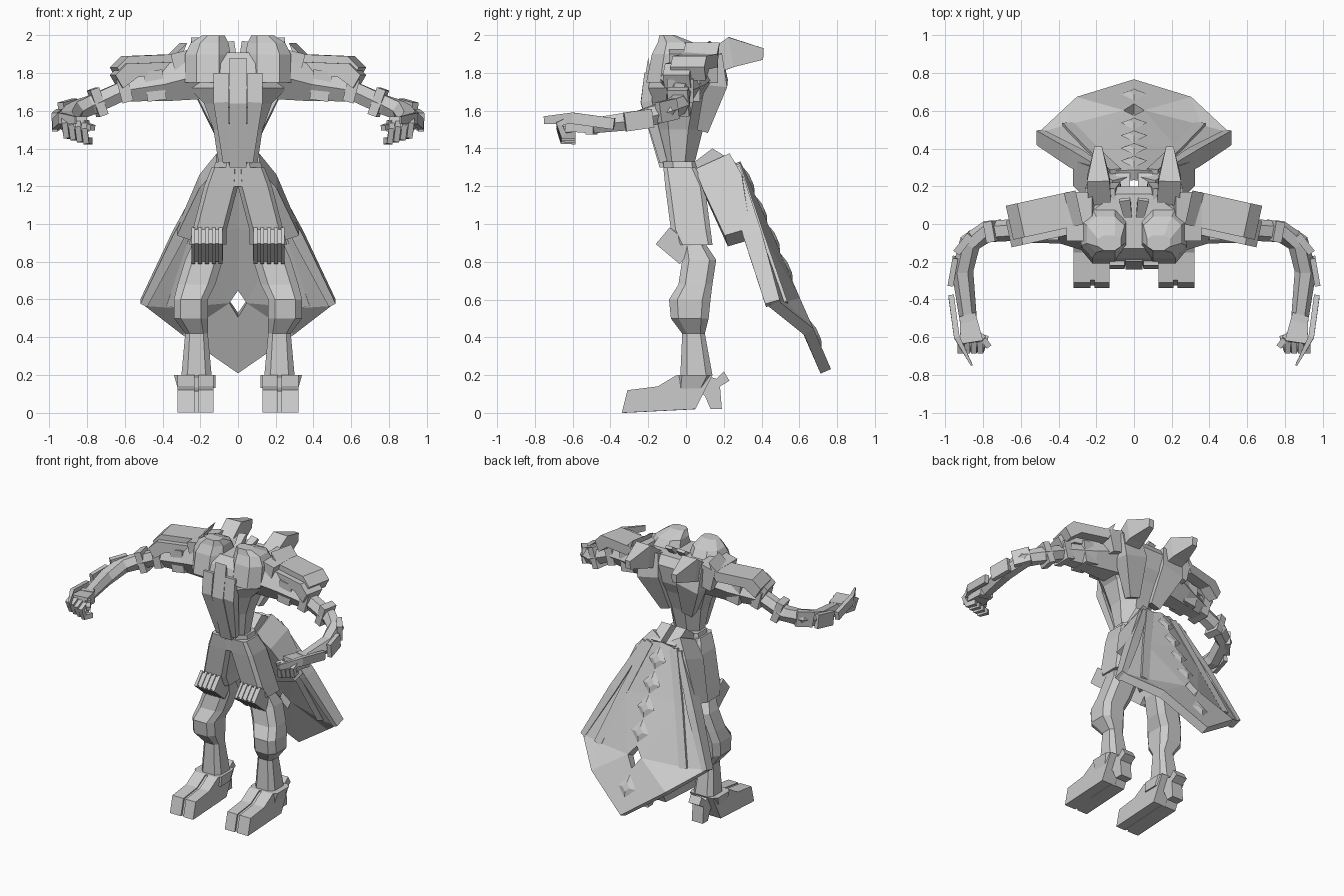
import bpy, bmesh
from math import radians, sin, cos, pi
from mathutils import Vector, Matrix, Euler

cube = bpy.data.objects.get("Cube")
if cube:
    bpy.data.objects.remove(cube, do_unlink=True)

grey = bpy.data.materials.new("plain grey")
grey.use_nodes = True
grey.diffuse_color = (.6, .6, .6, 1)
grey.node_tree.nodes["Principled BSDF"].inputs["Base Color"].default_value = grey.diffuse_color

SIDEWAYS, UPWARD = Vector((1, 0, 0)), Vector((0, 0, 1))


def spot(x, y, z):
    return Vector((x, y, z))


def finish(name, bm, mirror=True):
    bmesh.ops.recalc_face_normals(bm, faces=bm.faces)
    mesh = bpy.data.meshes.new(name)
    bm.to_mesh(mesh)
    bm.free()
    mesh.materials.append(grey)
    part = bpy.data.objects.new(name, mesh)
    bpy.context.scene.collection.objects.link(part)
    if mirror:
        part.modifiers.new("mirror", "MIRROR")
    return part


def skin(name, rings, mirror=True):
    """Join rings of points into a closed body."""
    bm = bmesh.new()
    loops = [[bm.verts.new(point) for point in ring] for ring in rings]
    count = len(loops[0])
    for lower, upper in zip(loops, loops[1:]):
        for i in range(count):
            j = (i + 1) % count
            bm.faces.new((lower[i], lower[j], upper[j], upper[i]))
    bm.faces.new(loops[0])
    bm.faces.new(loops[-1])
    return finish(name, bm, mirror)


def tower(name, rows, chamfer=.25, mirror=True):
    """Stack chamfered rectangles: height, centre, half width, front, back."""
    rings = []
    for z, middle, half, front, back in rows:
        depth = (back - front) / 2
        outline = []
        for sx, sy, wide in ((-1, -1, 0), (-1, -1, 1), (1, -1, 1), (1, -1, 0),
                             (1, 1, 0), (1, 1, 1), (-1, 1, 1), (-1, 1, 0)):
            cut_x, cut_y = chamfer * 2 * wide, chamfer * 2 * (1 - wide)
            outline.append((middle + sx * half * (1 - cut_x),
                            front + depth + sy * depth * (1 - cut_y), z))
        rings.append(outline)
    return skin(name, rings, mirror)


def prism(name, profile, left, right, mirror=True):
    """Extrude a side profile of (y, z) points."""
    return skin(name, [[(x, y, z) for y, z in profile] for x in (left, right)], mirror)


def limb(name, path, sizes, across=SIDEWAYS, sides=4, mirror=True):
    """Faceted bar along a path; each size is half the extent across and half the depth."""
    rings = []
    for i, (point, (wide, deep)) in enumerate(zip(path, sizes)):
        along = (path[min(i + 1, len(path) - 1)] - path[max(i - 1, 0)]).normalized()
        side = (across - along * across.dot(along)).normalized()
        normal = along.cross(side)
        grow = 1 / cos(pi / sides)
        angles = [2 * pi * (k + .5) / sides for k in range(sides)]
        rings.append([point + side * (cos(a) * wide * grow) + normal * (sin(a) * deep * grow) for a in angles])
    return skin(name, rings, mirror)


def box(name, centre, size, turn=(0, 0, 0)):
    bm = bmesh.new()
    rotation = Euler([radians(angle) for angle in turn]).to_matrix().to_4x4()
    matrix = Matrix.Translation(centre) @ rotation @ Matrix.Diagonal((*size, 1))
    bmesh.ops.create_cube(bm, size=1, matrix=matrix)
    return finish(name, bm)


# Torso, collar and chest strip
tower("torso", [(1.3, 0, .1, -.12, .04), (1.5, 0, .13, -.17, .09), (1.64, 0, .18, -.21, .14),
                (1.72, 0, .26, -.22, .18), (1.85, 0, .27, -.18, .2), (1.91, 0, .22, -.13, .16)],
      chamfer=.3, mirror=False)
tower("collar", [(1.75, .16, .12, -.21, .08), (1.9, .16, .12, -.18, .08), (1.96, .15, .1, -.15, .04),
                 (2, .13, .06, -.14, -.06)])
prism("chest_strip", [(-.2, 1.88), (-.24, 1.64), (-.14, 1.3), (-.1, 1.3)], left=-.045, right=.045, mirror=False)
limb("lapel", [spot(.09, -.2, 1.8), spot(.09, -.21, 1.65), spot(.06, -.12, 1.33)],
     [(.04, .02), (.04, .03), (.02, .02)])
limb("nape_blade", [spot(.03, .04, 1.88), spot(.05, .13, 1.96)], [(.02, .03), (.03, .01)])

# Back plates and horns
back_top = spot(.18, .13, 1.9)
limb("back_plate", [spot(.09, .09, 1.5), spot(.16, .16, 1.75), back_top], [(.04, .03), (.09, .06), (.08, .06)])
limb("horn", [back_top - UPWARD * .05, spot(.19, .24, 1.91), spot(.19, .41, 1.9)],
     [(.06, .06), (.06, .08), (.02, .03)])

# Shoulder pads, swept back along the arm
pad_outline = [(.31, 1.96), (.37, 1.9), (.62, 1.89), (.68, 1.83), (.64, 1.76), (.56, 1.82), (.36, 1.83)]


def shoulder_pad(name, outline, front, back, drop):
    sweep = .22
    skin(name, [[(x + (y - back) * sweep, y - (x - .3) * sweep, z - drop) for x, z in outline]
                for y in (front, back)])


shoulder_pad("shoulder_pad", pad_outline, front=0, back=.18, drop=0)
shoulder_pad("shoulder_rim", pad_outline[1:], front=-.04, back=.1, drop=.04)
box("shoulder_cap", spot(.27, .04, 1.84), (.14, .26, .16), turn=(0, 14, 0))

# Arms, running from joint to joint
shoulder, bicep, sleeve = spot(.2, 0, 1.79), spot(.4, 0, 1.74), spot(.6, -.03, 1.71)
elbow, bend, forearm = spot(.78, -.04, 1.63), spot(.87, -.1, 1.6), spot(.91, -.25, 1.55)
wrist, knuckles = spot(.88, -.5, 1.52), spot(.86, -.63, 1.53)
limb("upper_arm", [shoulder, bicep, sleeve], [(.13, .14), (.09, .09), (.06, .06)], across=UPWARD, sides=6)
limb("forearm", [sleeve, elbow, bend, forearm, wrist], [(.05, .05)] * 4 + [(.04, .04)], across=UPWARD, sides=6)
box("arm_cuff", bicep.lerp(sleeve, .2), (.1, .16, .16), turn=(0, 8, 0))
box("sleeve_end", sleeve, (.06, .14, .13), turn=(0, 15, 0))
box("elbow_guard", elbow.lerp(sleeve, .2), (.05, .11, .15), turn=(0, 20, -10))
box("bend_guard", bend + SIDEWAYS * .03, (.04, .12, .11), turn=(10, 0, 38))
box("forearm_guard", forearm + SIDEWAYS * .05, (.03, .15, .1), turn=(8, 0, 10))

# Hands with curled fingers and a wrist blade
limb("palm", [wrist, knuckles], [(.045, .04), (.06, .04)])
box("wrist_band", wrist, (.09, .04, .09), turn=(0, 0, -15))
limb("wrist_blade", [spot(.97, -.38, 1.53), spot(.94, -.6, 1.56), spot(.86, -.75, 1.55)],
     [(.015, .03), (.015, .03), (.005, .02)])
for finger in range(4):
    base = knuckles + spot(.06, .01, .02) - spot(.035, 0, .01) * finger
    middle = base + spot(0, -.05, -.02)
    bent = middle + spot(-.01, .02, -.06)
    tip = bent + spot(-.02, .06, 0)
    limb("finger", [base, middle, bent, tip], [(.015, .018)] * 4)
thumb = wrist + spot(-.08, -.11, 0)
limb("thumb", [wrist.lerp(knuckles, .4), thumb], [(.03, .02)] * 2, across=UPWARD)
limb("thumb_tip", [thumb, thumb + spot(-.03, -.04, -.01)], [(.015, .015)] * 2, across=UPWARD)

# Hips and legs
tower("hips", [(1.2, 0, .15, -.11, .1), (1.33, 0, .12, -.12, .08)], mirror=False)
tower("thigh", [(1.3, .07, .07, -.12, .05), (1.2, .09, .09, -.11, .1), (.97, .15, .09, -.08, .13),
                (.89, .16, .1, -.04, .14)], chamfer=.12)
tower("lower_leg", [(.9, .16, .08, -.02, .1), (.81, .18, .1, -.02, .16), (.68, .22, .1, -.04, .14),
                    (.6, .25, .09, -.09, .13), (.5, .25, .09, -.08, .12), (.42, .22, .06, -.02, .1),
                    (.2, .22, .08, -.03, .14)], chamfer=.2)
knee = spot(.165, -.06, .885)
box("knee_block", knee, (.15, .15, .095), turn=(-40, 0, 0))
for rib in range(-2, 3):
    box("knee_rib", knee + SIDEWAYS * rib * .036, (.02, .165, .115), turn=(-40, 0, 0))

# Boots with split toes, heel and spur
boot = [(-.34, 0), (-.31, .12), (-.15, .14), (-.05, .2), (.14, .2), (.09, .1), (.05, .02)]
tongue = [(y * .96, z * .95) for y, z in boot]
prism("inner_toe", boot, left=.13, right=.21)
prism("outer_toe", boot, left=.23, right=.32)
prism("boot_tongue", tongue, left=.2, right=.24)
heel = [(.06, .13), (.1, .09), (.13, .02), (.19, .02), (.18, .14), (.23, .17), (.2, .22), (.16, .18), (.1, .2)]
prism("boot_heel", heel, left=.18, right=.27)
tower("ankle_cuff", [(.13, .22, .1, -.05, .1), (.2, .23, .11, -.05, .14)], chamfer=.15)

# Hip skirt panels on each side
limb("skirt_panel", [spot(.07, .15, 1.31), spot(.14, .2, 1.2), spot(.24, .28, .93)],
     [(.05, .1), (.07, .11), (.09, .07)])
prism("skirt_top", [(.02, 1.31), (.14, 1.4), (.27, 1.32), (.2, 1.25)], left=.02, right=.1)

# Tail cape, with a diamond opening on its spine
top, tail_tip, hem = spot(0, .26, 1.32), spot(0, .74, .22), spot(.3, .65, .43)
hip_edge, corner = spot(.14, .25, 1.29), spot(.5, .46, .58)


def spine(t):
    return top.lerp(tail_tip, t)


side_edge = hip_edge.lerp(corner, .5)
points = {
    "top": top, "upper": spine(.3), "hole_top": spine(.6), "hole_base": spine(.73), "tip": tail_tip,
    "hole_side": spine(.66) + SIDEWAYS * .05, "hem": hem, "shoulder": top.lerp(hip_edge, .7),
    "panel": side_edge.lerp(spine(.3), .3), "flank": corner.lerp(spine(.7), .3),
    "hip": hip_edge, "side": side_edge, "corner": corner,
}
bm = bmesh.new()
corners = {key: bm.verts.new(point) for key, point in points.items()}
for panel in ("top shoulder panel upper", "upper panel hole_side hole_top", "panel flank hole_side",
              "hole_side flank hem", "hole_side hem tip hole_base", "shoulder hip side panel",
              "panel side corner flank", "flank corner hem"):
    bm.faces.new([corners[key] for key in panel.split()])
cape = finish("tail_cape", bm)
thickness = cape.modifiers.new("thickness", "SOLIDIFY")
thickness.thickness = .06
thickness.offset = 0

# Raised cape edges and the row of flat scales down the spine
limb("cape_edge", [hip_edge, side_edge, corner], [(.02, .04), (.03, .05), (.02, .04)])
limb("cape_strip", [points["shoulder"], points["panel"], points["flank"]], [(.03, .04)] * 3)
down = (tail_tip - top).normalized()
outward = SIDEWAYS.cross(down) * -.015
if outward.y < 0:
    outward.negate()
for t in (.1, .24, .38, .52, .84):
    centre = spine(t) + outward * 2
    diamond = [centre - down * .09, centre + SIDEWAYS * .07, centre + down * .07, centre - SIDEWAYS * .07]
    peak = [point.lerp(centre, .6) + outward for point in diamond]
    skin("cape_scale", [diamond, peak], mirror=False)
